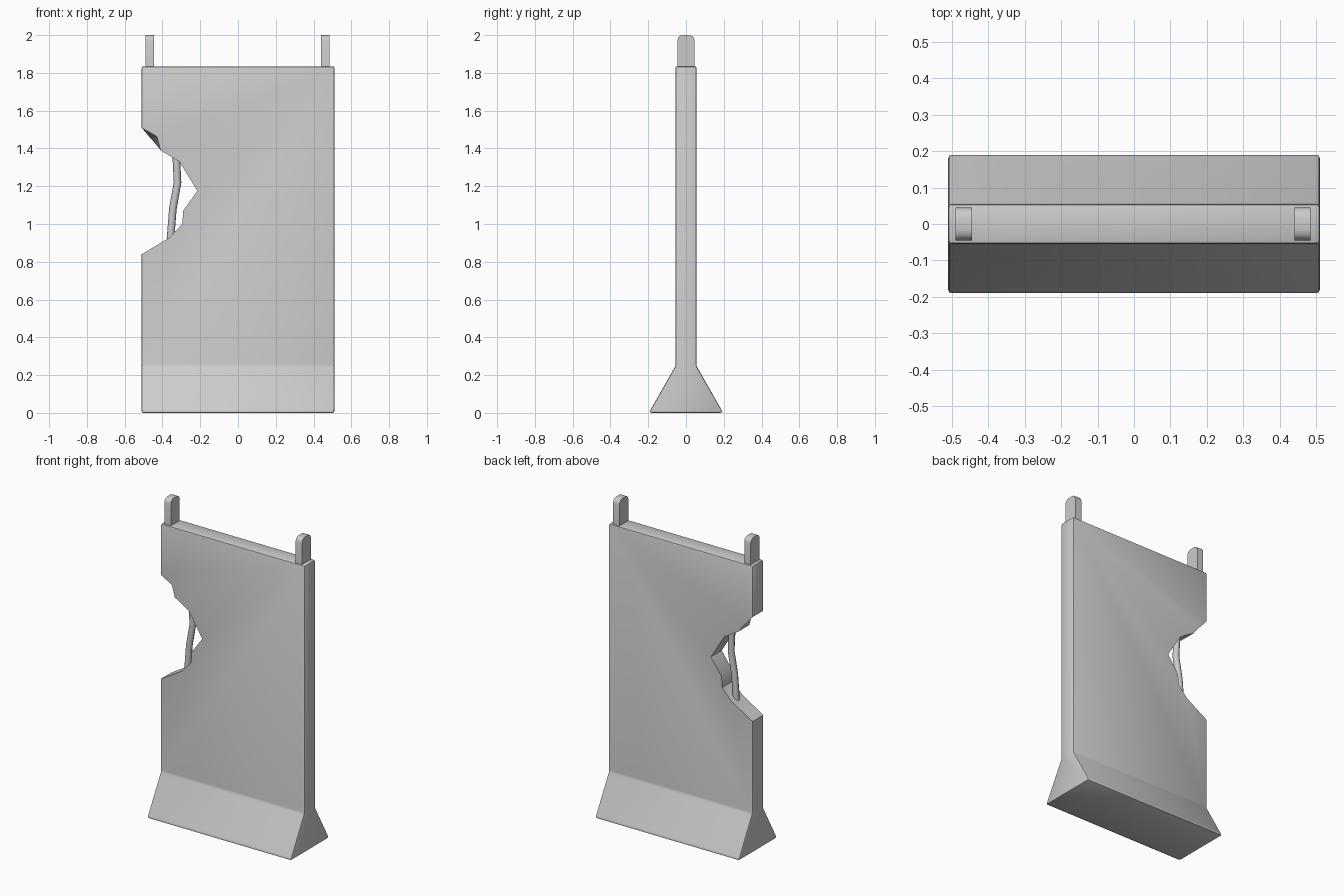
import bpy, bmesh, math
from mathutils import Vector

default = bpy.data.objects.get("Cube")
if default:
    bpy.data.objects.remove(default, do_unlink=True)

concrete = bpy.data.materials.new("light_grey_concrete")
concrete.use_nodes = True
GREY = (0.6, 0.6, 0.6, 1)
concrete.diffuse_color = GREY
concrete.node_tree.nodes["Principled BSDF"].inputs["Base Color"].default_value = GREY


def prism(name, outline, direction, bevel=0):
    """Extrude a closed outline of 3D points along a direction."""
    bm = bmesh.new()
    face = bm.faces.new([bm.verts.new(p) for p in outline])
    ext = bmesh.ops.extrude_face_region(bm, geom=[face])
    verts = [g for g in ext["geom"] if isinstance(g, bmesh.types.BMVert)]
    bmesh.ops.translate(bm, verts=verts, vec=direction)
    bmesh.ops.recalc_face_normals(bm, faces=bm.faces)
    if bevel:
        bmesh.ops.bevel(bm, geom=bm.edges[:], offset=bevel, segments=2,
                        profile=0.5, affect="EDGES")
    mesh = bpy.data.meshes.new(name)
    bm.to_mesh(mesh)
    bm.free()
    mesh.materials.append(concrete)
    obj = bpy.data.objects.new(name, mesh)
    bpy.context.collection.objects.link(obj)
    return obj


def smooth(obj, degrees):
    bpy.ops.object.select_all(action="DESELECT")
    obj.select_set(True)
    bpy.context.view_layer.objects.active = obj
    bpy.ops.object.shade_smooth_by_angle(angle=math.radians(degrees))


# Slab with flared foot: side profile swept across the width
half = [(0.19, 0), (0.19, 0.012), (0.055, 0.25), (0.055, 1.835)]
profile = half + [(-y, z) for y, z in reversed(half)]
wall = prism("wall", [(-0.51, y, z) for y, z in profile], (1.02, 0, 0), 0.009)

# Broken notch in the right edge, slightly higher on the front face
notch = [(-0.6, 1.58), (-0.51, 1.51), (-0.46, 1.45), (-0.41, 1.39), (-0.31, 1.33),
         (-0.215, 1.175), (-0.29, 1.07), (-0.295, 1.0), (-0.36, 0.93),
         (-0.51, 0.84), (-0.6, 0.79)]
cutter = prism("notch_cutter", [(x, -0.06, z) for x, z in notch], (0, 0.12, 0))
for v in cutter.data.vertices:
    if v.co.y < 0 and abs(v.co.z - 1.45) < 0.001:
        v.co += Vector((0.03, 0, 0.015))
cutter.hide_render = True
cutter.hide_viewport = True
cut = wall.modifiers.new("notch", "BOOLEAN")
cut.operation = "DIFFERENCE"
cut.solver = "EXACT"
cut.object = cutter
bpy.context.view_layer.update()

# Bake the notch so that shading applies to the final faces
graph = bpy.context.evaluated_depsgraph_get()
baked = bpy.data.meshes.new_from_object(wall.evaluated_get(graph))
wall.modifiers.clear()
wall.data = baked
bpy.data.objects.remove(cutter, do_unlink=True)
smooth(wall, 32)

# Round-topped connector tabs
r = 0.028
arc = [(0.045 - r + r * math.cos(a), 2.0 - r + r * math.sin(a))
       for a in (math.radians(d) for d in (0, 30, 60, 90))]
tab = [(0.045, 1.8)] + arc
tab += [(-y, z) for y, z in reversed(tab)]
for side, x in (("right", -0.49), ("left", 0.44)):
    peg = prism(side + "_top_tab", [(x, y, z) for y, z in tab], (0.045, 0, 0))
    smooth(peg, 35)

# Exposed bent reinforcing rod inside the notch
curve = bpy.data.curves.new("reinforcing_rod", "CURVE")
curve.dimensions = "3D"
curve.bevel_depth = 0.02
curve.bevel_resolution = 2
curve.use_fill_caps = True
path = [(-0.33, 1.38), (-0.325, 1.32), (-0.32, 1.22), (-0.345, 1.08),
        (-0.355, 0.95), (-0.36, 0.87)]
spline = curve.splines.new("POLY")
spline.points.add(len(path) - 1)
for p, (x, z) in zip(spline.points, path):
    p.co = (x, 0, z, 1)
curve.materials.append(concrete)
rod = bpy.data.objects.new("reinforcing_rod", curve)
bpy.context.collection.objects.link(rod)
for s in curve.splines:
    s.use_smooth = True
